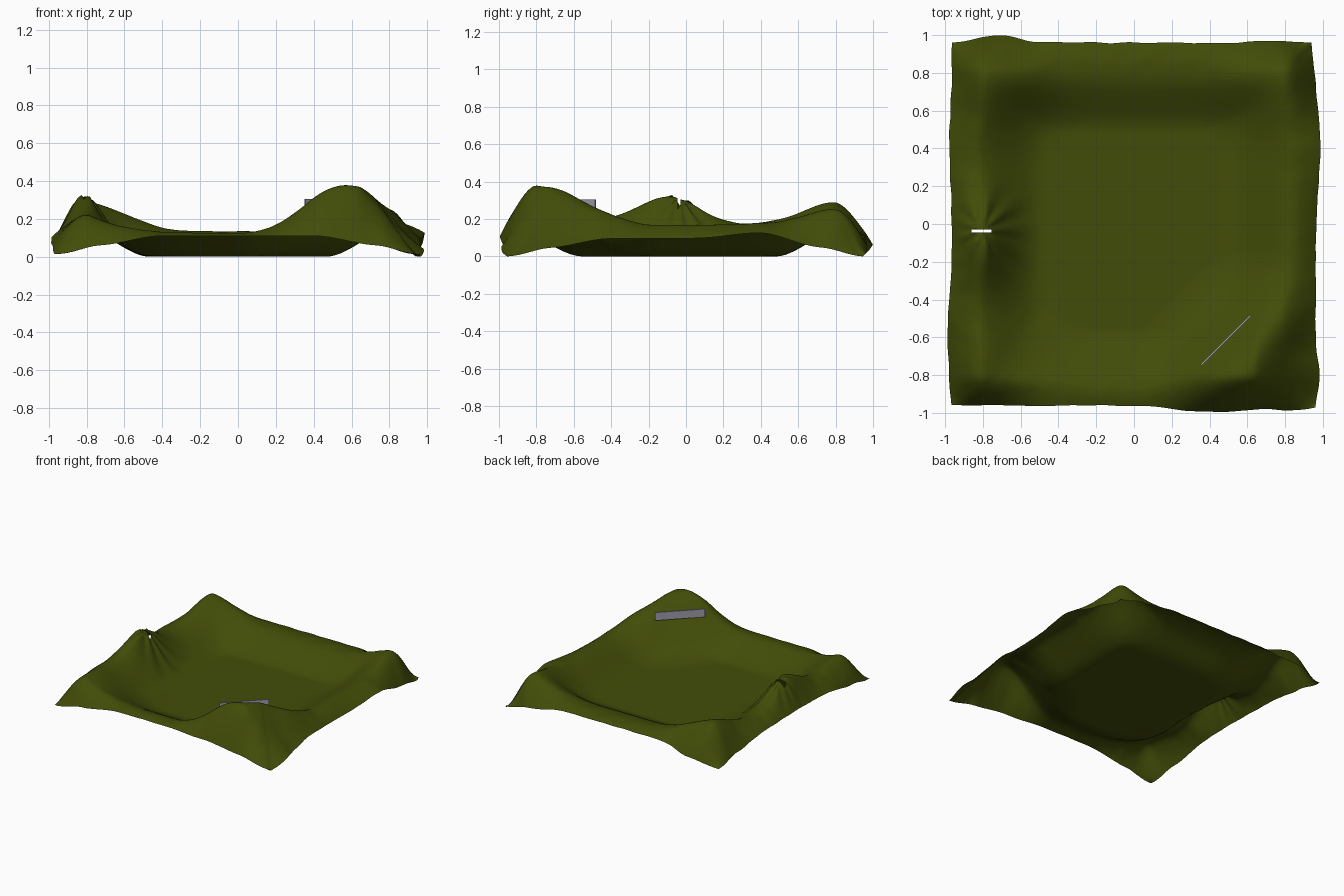
import bpy, bmesh, math
from mathutils import Vector, noise

if "Cube" in bpy.data.objects:
    bpy.data.objects.remove(bpy.data.objects["Cube"])


def material(name, colour):
    m = bpy.data.materials.new(name)
    m.diffuse_color = (*colour, 1)
    m.use_nodes = True
    m.node_tree.nodes["Principled BSDF"].inputs["Base Color"].default_value = m.diffuse_color
    return m


olive = material("olive_cloth", (0.055, 0.073, 0.0025))
grey = material("grey_label", (0.36, 0.35, 0.42))


def step(a, b, v):
    t = max(0, min(1, (v - a) / (b - a)))
    return t * t * (3 - 2 * t)


def ramp(a, b, v, power):
    return max(0, min(1, (v - a) / (b - a))) ** power


def mix(a, b, t):
    return a + (b - a) * t


def bump(v, c, w):
    return math.exp(-((v - c) / w) ** 2)


# humps in the rim: x, y, height, spread along, spread across, turn in degrees, power
HUMPS = [(0.59, -0.73, 0.27, 0.36, 0.26, 45, 2.6),
         (-0.74, 0.78, 0.115, 0.27, 0.25, 0, 2),
         (0.76, 0.78, 0.075, 0.24, 0.24, 0, 2),
         (-0.78, -0.72, 0.05, 0.28, 0.28, 0, 2),
         (-0.82, -0.10, 0.16, 0.16, 0.24, 0, 2)]
SLIT_Y = -0.03


def height(x, y):
    ax, ay = abs(x), abs(y)
    # shallow bowl with separate slopes on each side and rounded corners
    hx = 0.18 * step(0.46, 0.88, ax)
    hy = 0.125 * step(0.48, 0.80, y) if y > 0 else 0.115 * step(0.55, 0.90, ay)
    hr = 0.12 * step(0.56, 0.96, (ax ** 3 + ay ** 3) ** (1 / 3))
    z = (hx ** 4 + hy ** 4 + hr ** 4) ** 0.25
    for cx, cy, h, sa, sb, turn, power in HUMPS:
        c, s = math.cos(math.radians(turn)), math.sin(math.radians(turn))
        a = (x - cx) * c + (y - cy) * s
        b = (y - cy) * c - (x - cx) * s
        g = math.exp(-abs(a / sa) ** power - (b / sb) ** 2)
        z += h * max(0, g - 0.02)
    r = max(ax, ay)
    # soft wrinkles on the rim
    z += 0.008 * step(0.75, 0.88, r) * noise.noise(Vector((x * 9, y * 9, 5)))
    # folds gathered towards the slit
    px, py = x + 0.80, y - SLIT_Y
    d = math.hypot(px, py)
    fold = math.exp(-(d / 0.17) ** 2) * step(0.0, 0.06, d)
    z += 0.018 * fold * math.cos(9 * math.atan2(py, px))
    # outer skirt falls to a lower edge, lowest at the corners
    edge = 0.11 - 0.05 * step(0.40, 0.75, min(ax, ay)) - 0.045 * step(0.72, 0.95, min(ax, ay))
    if x > ay:
        edge += 0.03 * bump(y, 0.38, 0.2) - 0.015
    # the high front corner slopes off over a longer run
    front = step(0.3, 0.7, -y) * step(0, 0.4, x)
    kx = mix(ramp(0.78, 0.96, ax, 1.8), ramp(0.64, 0.96, ax, 1.2), front)
    ky = ramp(0.80, 0.96, ay, 1.8)
    return mix(z, edge, 1 - (1 - kx) * (1 - ky))


def spread(x, y):
    # wavy outline with bulges beside the high corners
    k = step(0.8, 0.96, abs(x))
    l = step(0.8, 0.96, abs(y))
    ox = 0.025 * (bump(y, 0.4, 0.3) + bump(y, -0.8, 0.12)) - 0.02 * bump(y, 0.96, 0.2) \
        if x > 0 else -0.025 * bump(y, -0.6, 0.35) - 0.015 * bump(y, 0.4, 0.4)
    oy = 0.04 * bump(x, -0.72, 0.14) + 0.01 * bump(x, 0.75, 0.15) if y > 0 else \
        -0.035 * bump(x, 0.45, 0.3) - 0.02 * bump(x, 0.85, 0.1)
    # waviness of the hem
    wave = 0.006 * noise.noise(Vector((x * 9, y * 9, 1)))
    return x + (ox + wave) * k, y + (oy + wave) * l


# draped cloth sheet
N = 130
bm = bmesh.new()
bmesh.ops.create_grid(bm, x_segments=N, y_segments=N, size=0.96)
slit = [f for f in bm.faces
        if abs(f.calc_center_median().y - SLIT_Y) < 0.0075
        and -0.86 < f.calc_center_median().x < -0.75]
bmesh.ops.delete(bm, geom=slit, context='FACES')
for v in bm.verts:
    x, y = v.co.x, v.co.y
    z = max(0, height(x, y))
    x, y = spread(x, y)
    v.co = (x, y, z)
for f in bm.faces:
    f.smooth = True
mesh = bpy.data.meshes.new("cloth_sheet")
bm.to_mesh(mesh)
bm.free()
mesh.materials.append(olive)
cloth = bpy.data.objects.new("cloth_sheet", mesh)
bpy.context.collection.objects.link(cloth)

# plain label strip standing on the inner slope of the high corner
bpy.ops.mesh.primitive_cube_add(size=1, location=(0.485, -0.615, 0.272),
                                rotation=(0, 0, math.radians(45)))
label = bpy.context.object
label.name = "label_strip"
label.scale = (0.37, 0.0095, 0.065)
label.data.materials.append(grey)
